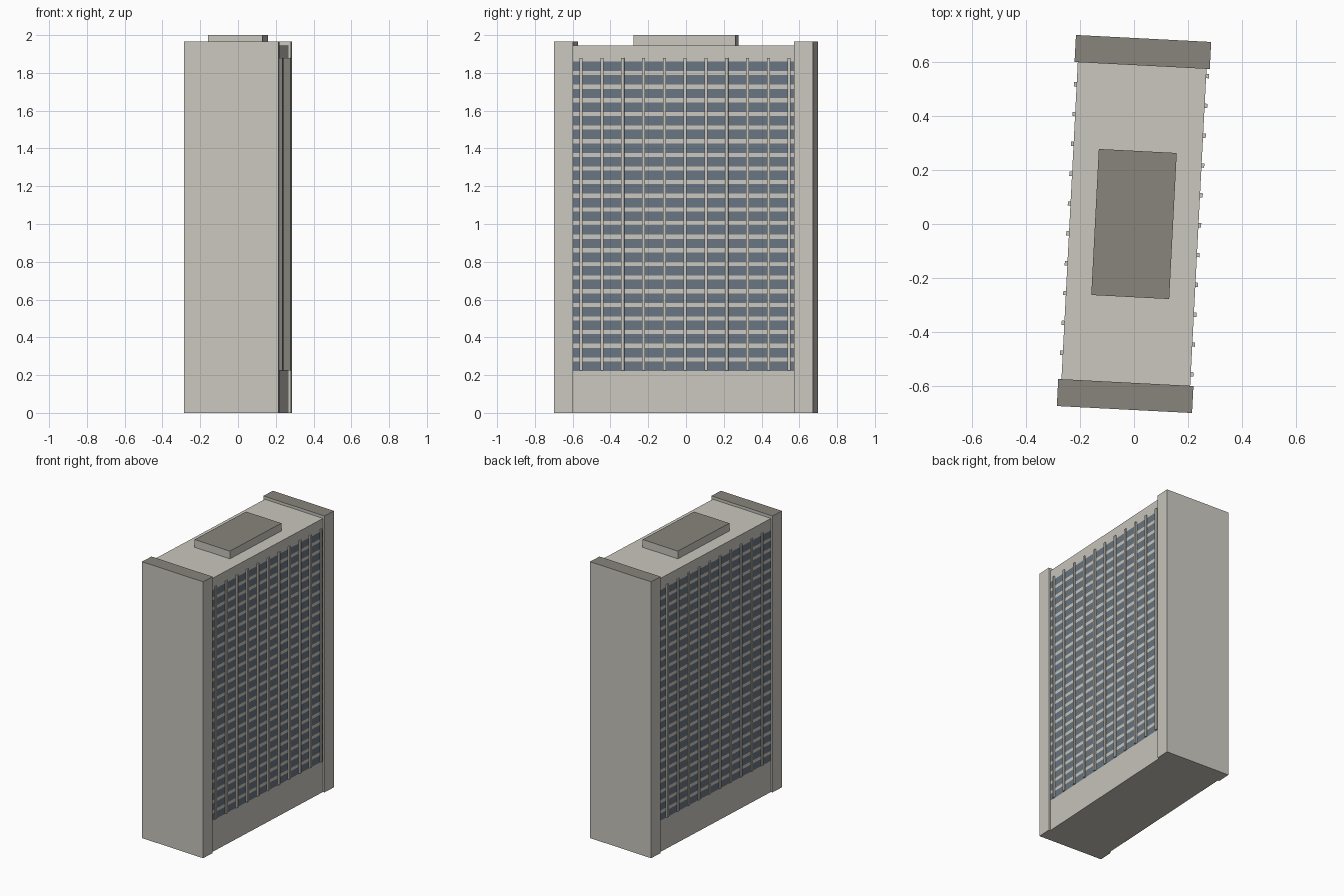
import bpy, bmesh, math
from mathutils import Matrix, Vector

if "Cube" in bpy.data.objects:
    bpy.data.objects.remove(bpy.data.objects["Cube"])

TURN = Matrix.Rotation(math.radians(-2.95), 4, 'Z')   # whole tower is turned slightly


def material(name, rgb):
    m = bpy.data.materials.new(name)
    m.diffuse_color = (*rgb, 1)
    m.use_nodes = True
    m.node_tree.nodes["Principled BSDF"].inputs["Base Color"].default_value = m.diffuse_color
    return m


CONCRETE = material("pale concrete", (0.59, 0.57, 0.52))
ROOF = material("dark roof", (0.25, 0.235, 0.205))
GLASS = material("blue grey glass", (0.14, 0.18, 0.22))


def add_box(bm, x, y, z):
    """Add a box given (min, max) ranges."""
    centre = Vector([(a + b) / 2 for a, b in (x, y, z)])
    size = [b - a for a, b in (x, y, z)]
    mat = Matrix.Translation(centre) @ Matrix.Diagonal((*size, 1))
    bmesh.ops.create_cube(bm, size=1, matrix=mat)


def finish(name, bm, *mats):
    bm.transform(TURN)
    me = bpy.data.meshes.new(name)
    bm.to_mesh(me)
    bm.free()
    for m in mats:
        me.materials.append(m)
    ob = bpy.data.objects.new(name, me)
    bpy.context.collection.objects.link(ob)
    return ob


def capped_box(name, x, y, z):
    """Concrete box with a dark top face."""
    bm = bmesh.new()
    add_box(bm, x, y, z)
    bm.normal_update()
    for f in bm.faces:
        f.material_index = 1 if f.normal.z > 0.5 else 0
    return finish(name, bm, CONCRETE, ROOF)


# Main block: long sides sliced into floors, window bands coloured as glass
HALF_W, INNER = 0.238, 0.586
FLOORS, PITCH, WIN_H, WIN_Z = 23, 0.0722, 0.05, 0.222
bm = bmesh.new()
add_box(bm, (-HALF_W, HALF_W), (-INNER, INNER), (0, 1.945))
for i in range(FLOORS):
    for z in (WIN_Z + i * PITCH, WIN_Z + i * PITCH + WIN_H):
        bmesh.ops.bisect_plane(bm, geom=bm.verts[:] + bm.edges[:] + bm.faces[:],
                               plane_co=(0, 0, z), plane_no=(0, 0, 1))
bm.normal_update()
for f in bm.faces:
    h = f.calc_center_median().z - WIN_Z
    in_band = 0 < h < FLOORS * PITCH and h % PITCH < WIN_H
    f.material_index = 1 if abs(f.normal.x) > 0.5 and in_band else 0
finish("main_block", bm, CONCRETE, GLASS)

# Vertical fins: eleven on the right, ten on the left set half a bay over
for name, side, count in (("right_fins", 1, 11), ("left_fins", -1, 10)):
    bm = bmesh.new()
    for i in range(count):
        y = 0.008 + (i - (count - 1) / 2) * 0.1103
        xs = sorted((side * (HALF_W - 0.004), side * 0.248))
        add_box(bm, xs, (y - 0.008, y + 0.008), (0.225, 1.88))
    finish(name, bm, CONCRETE)

# End walls and rooftop plant room
capped_box("front_end_wall", (-0.25, 0.25), (-0.686, -INNER), (0, 1.965))
capped_box("back_end_wall", (-0.25, 0.25), (INNER, 0.686), (0, 1.965))
capped_box("plant_room", (-0.144, 0.144), (-0.27, 0.27), (1.945, 2.0))
